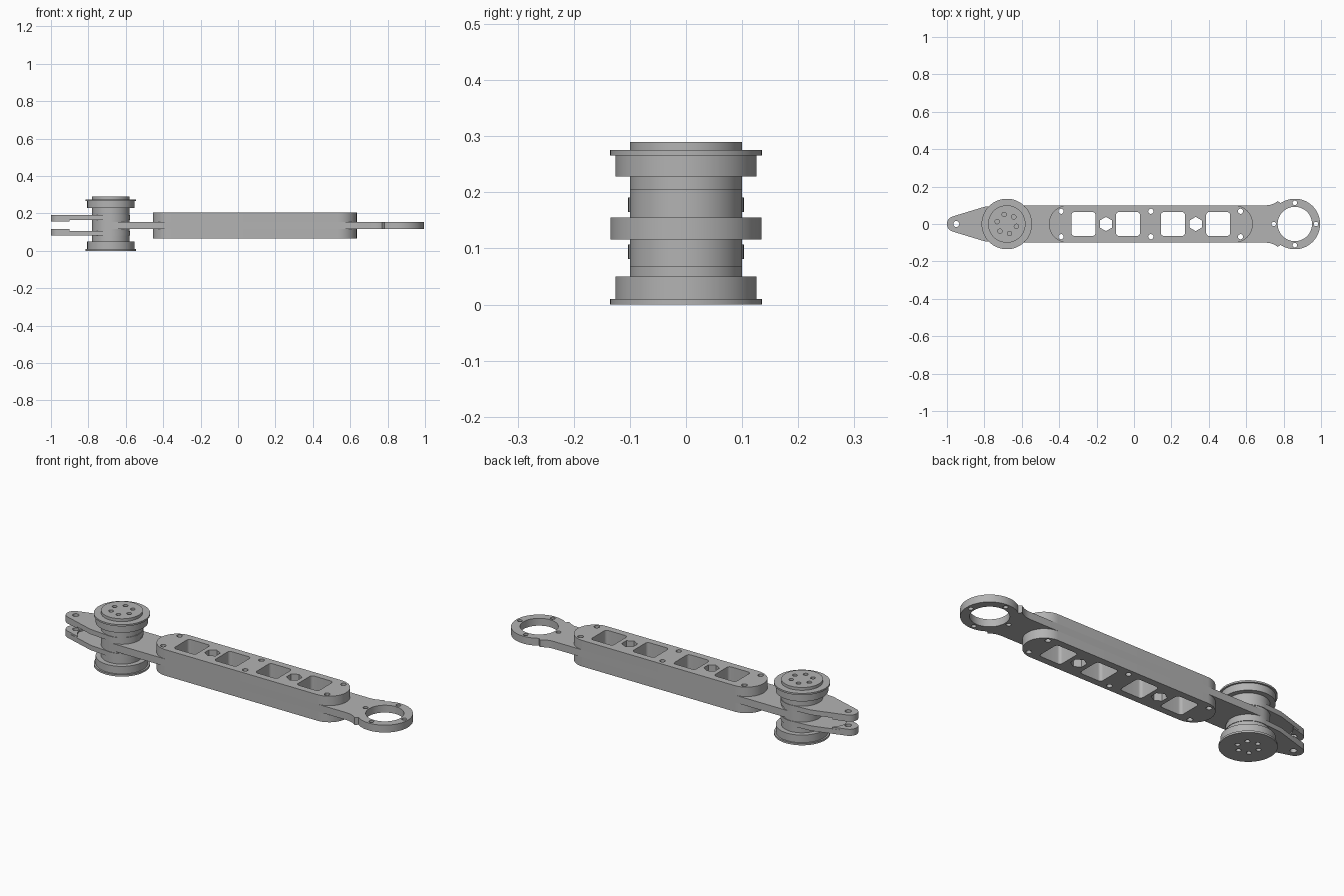
import bpy
import bmesh
from math import cos, sin, pi, radians

cube = bpy.data.objects.get("Cube")
if cube:
    bpy.data.objects.remove(cube, do_unlink=True)

# One plain metal colour for everything
GREY = (0.45, 0.45, 0.45, 1)
metal = bpy.data.materials.new("grey metal")
metal.use_nodes = True
metal.diffuse_color = GREY
metal.node_tree.nodes["Principled BSDF"].inputs["Base Color"].default_value = GREY


def arc(x, y, r, start=0, end=360, n=48):
    """Points on an arc; a full turn leaves out the repeated last point."""
    last = n if end - start == 360 else n + 1
    return [(x + r * cos(radians(start + (end - start) * i / n)),
             y + r * sin(radians(start + (end - start) * i / n))) for i in range(last)]


def round_box(x, half, r):
    pts = []
    for k, (sx, sy) in enumerate([(1, 1), (-1, 1), (-1, -1), (1, -1)]):
        pts += arc(x + sx * (half - r), sy * (half - r), r, 90 * k, 90 * k + 90, 6)
    return pts


def mirror_y(upper):
    """Close an outline by mirroring its +y half, given from right to left."""
    return upper + [(x, -y) for x, y in reversed(upper) if abs(y) > 1e-4]


def plate(name, outline, holes, z0, z1):
    """Extrude a flat outline with holes between two heights."""
    curve = bpy.data.curves.new(name, "CURVE")
    curve.dimensions = "2D"
    curve.fill_mode = "BOTH"
    curve.extrude = (z1 - z0) / 2
    for loop in [outline] + holes:
        spline = curve.splines.new("POLY")
        spline.points.add(len(loop) - 1)
        for p, (x, y) in zip(spline.points, loop):
            p.co = (x, y, 0, 1)
        spline.use_cyclic_u = True
    temp = bpy.data.objects.new(name + " outline", curve)
    bpy.context.collection.objects.link(temp)
    bpy.context.view_layer.update()
    mesh = bpy.data.meshes.new_from_object(
        temp.evaluated_get(bpy.context.evaluated_depsgraph_get()))
    bpy.data.objects.remove(temp, do_unlink=True)

    bm = bmesh.new()
    bm.from_mesh(mesh)
    bmesh.ops.remove_doubles(bm, verts=bm.verts, dist=1e-5)
    bmesh.ops.recalc_face_normals(bm, faces=bm.faces)
    bmesh.ops.translate(bm, verts=bm.verts, vec=(0, 0, (z0 + z1) / 2))
    bm.to_mesh(mesh)
    bm.free()
    mesh.materials.clear()
    mesh.materials.append(metal)
    obj = bpy.data.objects.new(name, mesh)
    bpy.context.collection.objects.link(obj)
    bpy.ops.object.select_all(action="DESELECT")
    obj.select_set(True)
    bpy.context.view_layer.objects.active = obj
    bpy.ops.object.shade_smooth_by_angle(angle=radians(30))
    return obj


HUB, RING, HALF = -0.68, 0.86, 0.1

# Openings that run through the whole body
openings = [round_box(x, 0.064, 0.016) for x in (-0.27, -0.032, 0.208, 0.45)]
openings += [arc(x, 0, 0.038, 30, 390, 6) for x in (-0.15, 0.33)]
openings += [arc(x, s * 0.068, 0.014, n=16) for x in (-0.39, 0.09, 0.57) for s in (-1, 1)]

# Long middle arm: ring end, blended neck, straight bar, rounded hub end
ring_half = arc(RING, 0, 0.135, 0, 125, 32)
neck = arc(0.705, 0.2, HALF, 310, 270, 10)
arm_outline = mirror_y(ring_half + neck + arc(HUB, 0, HALF, 90, 180, 20))
ring_holes = [arc(RING, 0, 0.092)]
ring_holes += [arc(RING + 0.113 * cos(a), 0.113 * sin(a), 0.012, n=16)
               for a in (0, pi / 2, pi, 3 * pi / 2)]
plate("middle_arm", arm_outline, openings + ring_holes, 0.116, 0.155)

# Cheek plates above and below the arm
cheek = arc(0.535, 0, HALF, -90, 90, 32) + arc(-0.355, 0, HALF, 90, 270, 32)
plate("upper_cheek", cheek, openings, 0.155, 0.205)
plate("lower_cheek", cheek, openings, 0.067, 0.116)

# Forked levers with thicker pads at the tip
tip_half = arc(-0.958, 0, 0.042, 105, 180, 14)
lever = mirror_y(arc(HUB, 0, 0.103, 0, 103, 24) + [(-0.8, 0.092)] + tip_half)
pad = mirror_y([(-0.93, 0), (-0.922, 0.025), (-0.9, 0.06)] + tip_half)
pin_hole = [arc(-0.95, 0, 0.016, n=20)]
plate("upper_lever", lever, pin_hole, 0.165, 0.191)
plate("lower_lever", lever, pin_hole, 0.081, 0.107)
plate("upper_lever_pad", pad, pin_hole, 0.156, 0.165)
plate("lower_lever_pad", pad, pin_hole, 0.107, 0.116)

# Hub: a stack of discs with bolt holes sunk in both ends
bolts = [arc(HUB + 0.053 * cos(a), 0.053 * sin(a), 0.012, n=16)
         for a in [radians(46 + 60 * k) for k in range(6)]]
for name, radius, holes, z0, z1 in [
        ("lower_flange", 0.135, bolts, 0, 0.01),
        ("lower_drum", 0.126, bolts, 0.01, 0.05),
        ("hub_shaft", 0.1, [], 0.05, 0.228),
        ("upper_drum", 0.126, bolts, 0.228, 0.266),
        ("upper_flange", 0.135, bolts, 0.266, 0.275),
        ("hub_cap", 0.1, bolts, 0.275, 0.29)]:
    plate(name, arc(HUB, 0, radius, n=64), holes, z0, z1)
